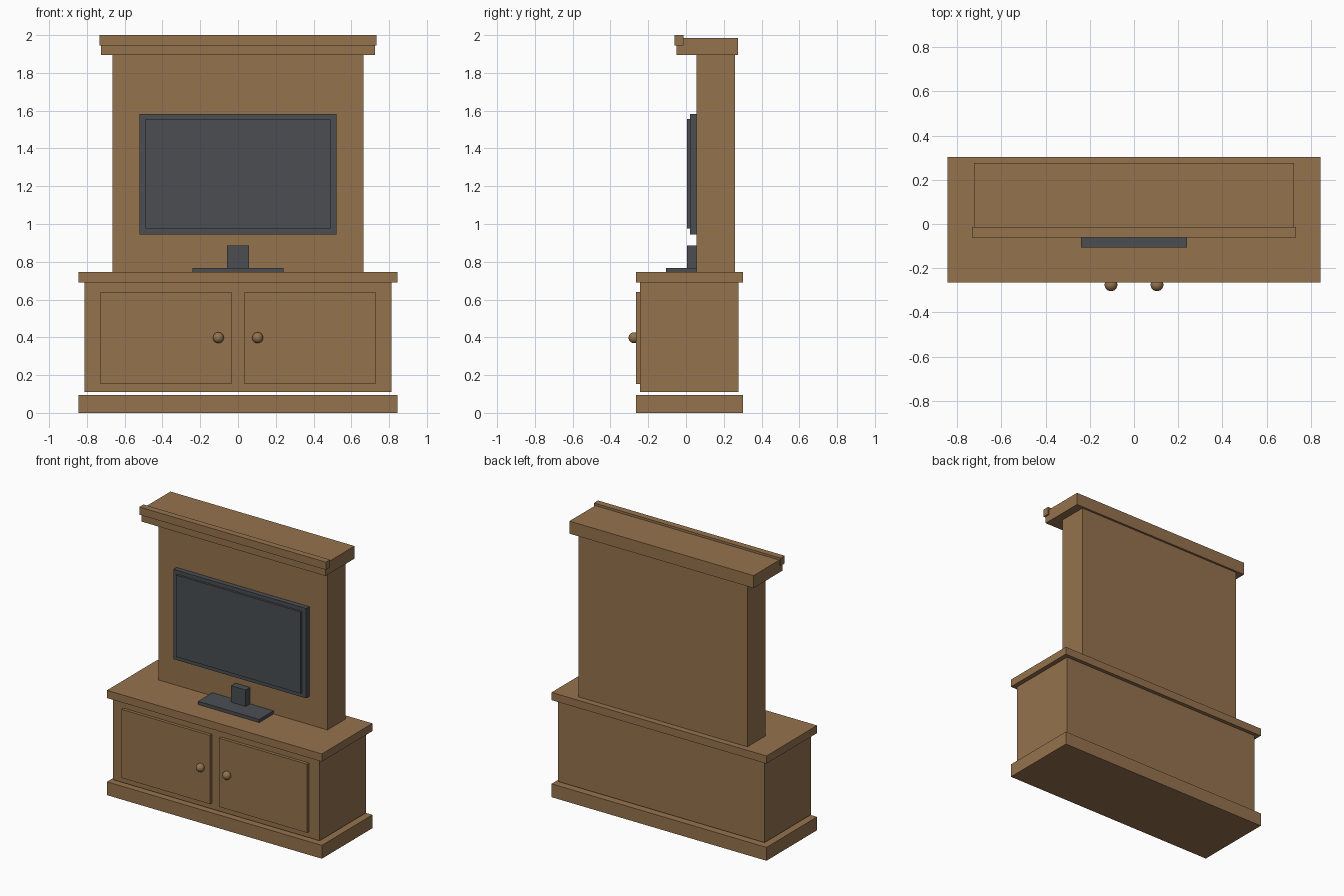
import bpy

cube = bpy.data.objects.get("Cube")
if cube:
    bpy.data.objects.remove(cube, do_unlink=True)


def material(name, rgb):
    mat = bpy.data.materials.new(name)
    mat.use_nodes = True
    mat.diffuse_color = (*rgb, 1)
    mat.node_tree.nodes["Principled BSDF"].inputs["Base Color"].default_value = (*rgb, 1)
    return mat


wood = material("warm wood", (0.30, 0.17, 0.075))
charcoal = material("charcoal plastic", (0.069, 0.076, 0.086))


def box(name, mat, x, y, z):
    """Box spanning the given (low, high) ranges."""
    spans = (x, y, z)
    bpy.ops.mesh.primitive_cube_add(size=1, location=[(a + b) / 2 for a, b in spans])
    ob = bpy.context.object
    ob.name = name
    ob.scale = [b - a for a, b in spans]
    bpy.ops.object.transform_apply(location=False, rotation=False, scale=True)
    ob.data.materials.append(mat)
    return ob


def centred(name, mat, half_width, y, z):
    return box(name, mat, (-half_width, half_width), y, z)


# Lower cabinet
centred("plinth", wood, 0.845, (-0.265, 0.303), (0, 0.095))
centred("cabinet_body", wood, 0.812, (-0.243, 0.277), (0.11, 0.69))
centred("cabinet_top", wood, 0.845, (-0.265, 0.303), (0.69, 0.745))

# Doors and round knobs
for side, name in ((-1, "right"), (1, "left")):
    box(name + "_door", wood, sorted((side * 0.035, side * 0.729)),
        (-0.265, -0.243), (0.153, 0.641))
    bpy.ops.mesh.primitive_uv_sphere_add(segments=24, ring_count=12, radius=0.029,
                                         location=(side * 0.104, -0.275, 0.398))
    knob = bpy.context.object
    knob.name = name + "_knob"
    knob.data.materials.append(wood)
    bpy.ops.object.shade_smooth()

# Upper back panel and crown
centred("back_panel", wood, 0.665, (0.055, 0.26), (0.745, 1.895))
centred("crown", wood, 0.724, (-0.05, 0.275), (1.895, 1.984))
centred("crown_trim", wood, 0.734, (-0.06, -0.014), (1.945, 2.0))

# Television and stand
centred("tv_frame", charcoal, 0.522, (0.02, 0.055), (0.945, 1.583))
centred("tv_screen", charcoal, 0.49, (0.005, 0.02), (0.975, 1.556))
centred("stand_neck", charcoal, 0.057, (0.005, 0.055), (0.768, 0.885))
centred("stand_base", charcoal, 0.241, (-0.106, 0.055), (0.745, 0.768))
